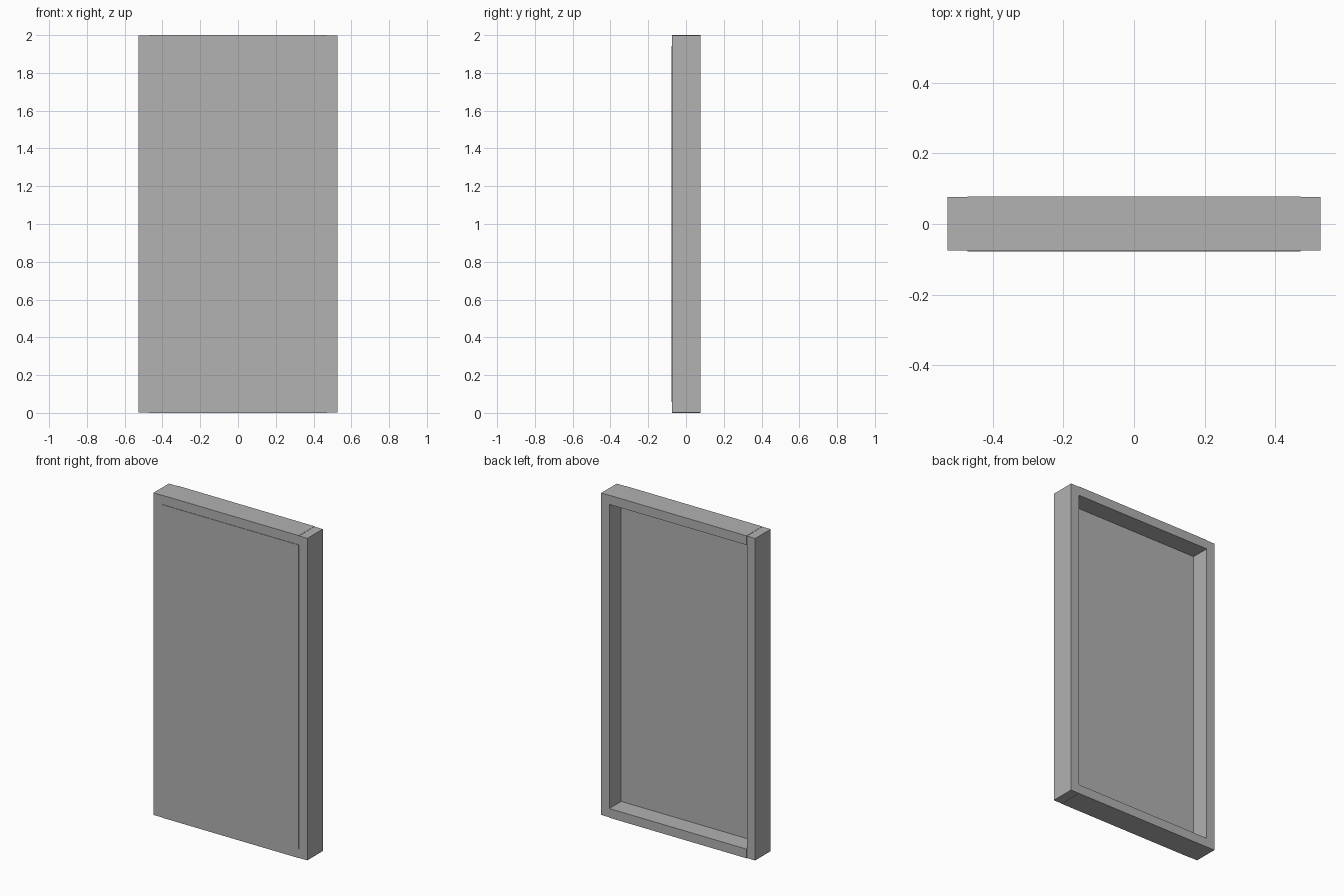
import bpy
import bmesh
from mathutils import Vector

cube = bpy.data.objects.get("Cube")
if cube:
    bpy.data.objects.remove(cube, do_unlink=True)

# Main dimensions
HALF_W, HEIGHT = 0.528, 2.0
BAR = 0.057            # width of every frame member
INNER = HALF_W - BAR   # half width of the opening
FRONT, BACK = -0.075, 0.078
PANEL_FRONT, PANEL_BACK = -0.078, -0.038
STEP = 0.0015          # stiles sit slightly inside the rails

# Single plain grey
COLOUR = (0.445, 0.445, 0.445, 1.0)
grey = bpy.data.materials.new("plain grey")
grey.use_nodes = True
grey.diffuse_color = COLOUR
bsdf = next(n for n in grey.node_tree.nodes if n.type == "BSDF_PRINCIPLED")
bsdf.inputs["Base Color"].default_value = COLOUR


def box(name, low, high):
    """Box between two opposite corners."""
    low, high = Vector(low), Vector(high)
    mesh = bpy.data.meshes.new(name)
    bm = bmesh.new()
    bmesh.ops.create_cube(bm, size=1)
    bmesh.ops.scale(bm, vec=high - low, verts=bm.verts)
    bmesh.ops.translate(bm, vec=(low + high) / 2, verts=bm.verts)
    bm.to_mesh(mesh)
    bm.free()
    mesh.materials.append(grey)
    obj = bpy.data.objects.new(name, mesh)
    bpy.context.collection.objects.link(obj)
    return obj


# Upright stiles on both sides
for name, x in (("right_stile", -HALF_W), ("left_stile", INNER)):
    box(name, (x, FRONT, STEP), (x + BAR, BACK - STEP, HEIGHT - STEP))

# Rails between the stiles
for name, z in (("bottom_rail", 0), ("top_rail", HEIGHT - BAR)):
    box(name, (-INNER, FRONT, z), (INNER, BACK, z + BAR))

# Panel filling the frame, just proud of its front
box("front_panel", (-INNER, PANEL_FRONT, BAR), (INNER, PANEL_BACK, HEIGHT - BAR))
